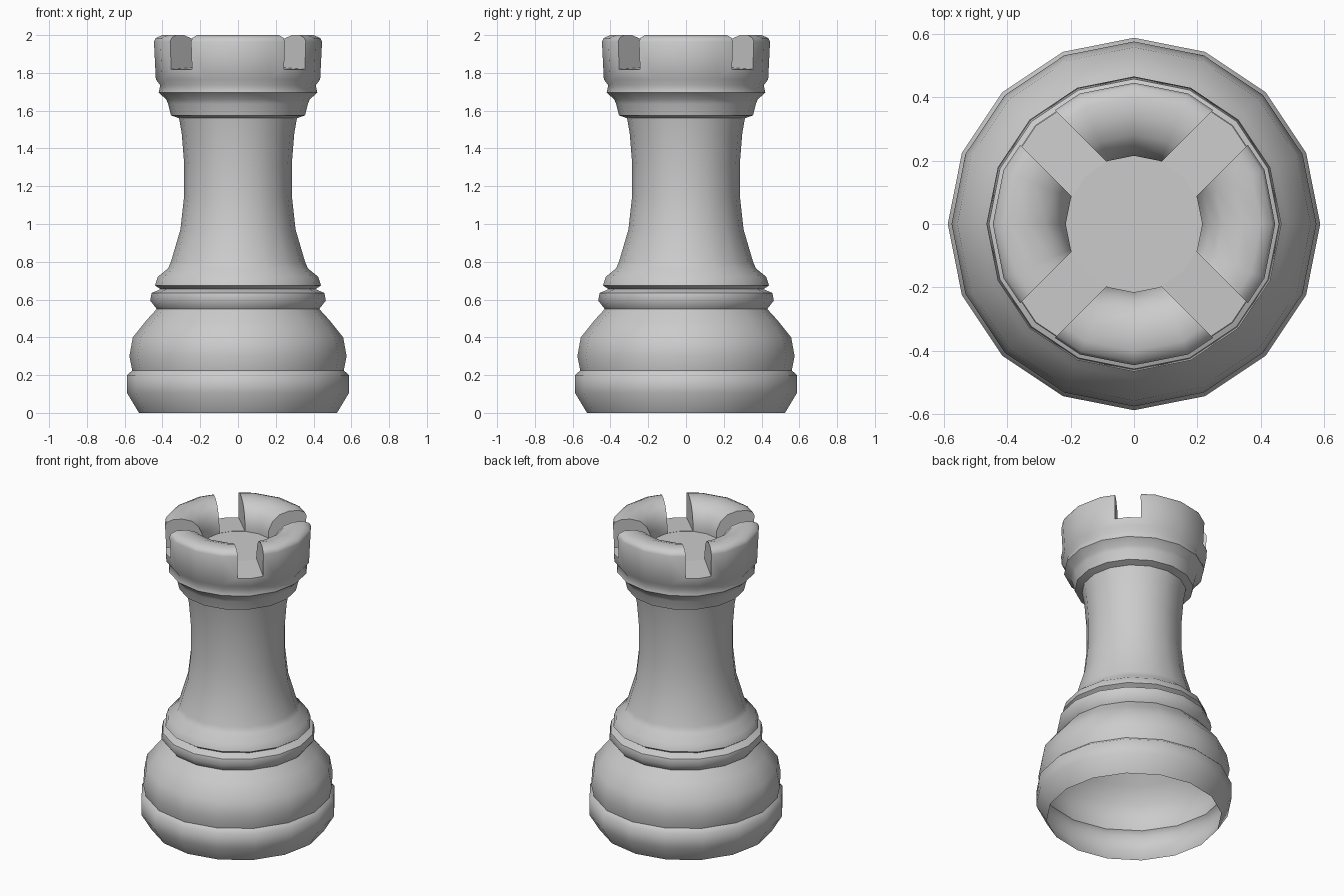
import bpy, bmesh, math
from mathutils import Matrix, Vector

if "Cube" in bpy.data.objects:
    bpy.data.objects.remove(bpy.data.objects["Cube"])

SIDES = 16

# Turned profile (radius, height): base, collars, shaft, crown, bowl
PROFILE = [
    (.524, 0), (.587, .105), (.587, .20), (.56, .225), (.575, .30), (.557, .40),
    (.485, .49), (.43, .55), (.465, .595), (.457, .635), (.41, .655),
    (.44, .675), (.425, .72), (.37, .765), (.355, .80), (.305, .97),
    (.285, 1.15), (.285, 1.32), (.298, 1.48), (.312, 1.56), (.355, 1.575),
    (.37, 1.635), (.38, 1.66), (.42, 1.695), (.412, 1.735), (.435, 1.765),
    (.445, 1.965), (.435, 1.985), (.40, 2.0), (.34, 2.0), (.28, 1.98),
    (.24, 1.94), (.215, 1.88), (.215, 1.83),
]


def link(name, bm):
    bmesh.ops.recalc_face_normals(bm, faces=bm.faces)
    mesh = bpy.data.meshes.new(name)
    bm.to_mesh(mesh)
    bm.free()
    obj = bpy.data.objects.new(name, mesh)
    bpy.context.collection.objects.link(obj)
    return obj


# Turned body, closed at the bottom while the slots are cut
bm = bmesh.new()
rings = []
for r, z in PROFILE:
    angles = [2 * math.pi * i / SIDES for i in range(SIDES)]
    rings.append([bm.verts.new((r * math.cos(a), r * math.sin(a), z)) for a in angles])
for low, high in zip(rings, rings[1:]):
    for i in range(SIDES):
        j = (i + 1) % SIDES
        bm.faces.new((low[i], low[j], high[j], high[i]))
bm.faces.new(rings[0][::-1])
bm.faces.new(rings[-1])
tower = link("tower_body", bm)

# Four diagonal slots with floors that slope slightly outward
bm = bmesh.new()
for k in range(4):
    cube = bmesh.ops.create_cube(bm, size=1)["verts"]
    for v in cube:
        outer = v.co.x > 0
        floor = 1.812 if outer else 1.832
        v.co = Vector((.55 if outer else .19, .078 * (1 if v.co.y > 0 else -1),
                       2.1 if v.co.z > 0 else floor))
    turn = Matrix.Rotation(math.radians(45 + 90 * k), 3, 'Z')
    bmesh.ops.rotate(bm, verts=cube, matrix=turn, cent=(0, 0, 0))
cutter = link("slot_cutter", bm)
cutter.hide_render = True

mod = tower.modifiers.new("slots", 'BOOLEAN')
mod.operation = 'DIFFERENCE'
mod.solver = 'EXACT'
mod.object = cutter
bpy.context.view_layer.objects.active = tower
tower.select_set(True)
bpy.ops.object.modifier_apply(modifier=mod.name)
bpy.data.objects.remove(cutter)

# Open the underside
bm = bmesh.new()
bm.from_mesh(tower.data)
under = [f for f in bm.faces if all(v.co.z < .001 for v in f.verts)]
bmesh.ops.delete(bm, geom=under, context='FACES_ONLY')
bm.to_mesh(tower.data)
bm.free()

bpy.ops.object.shade_smooth_by_angle(angle=math.radians(50))
